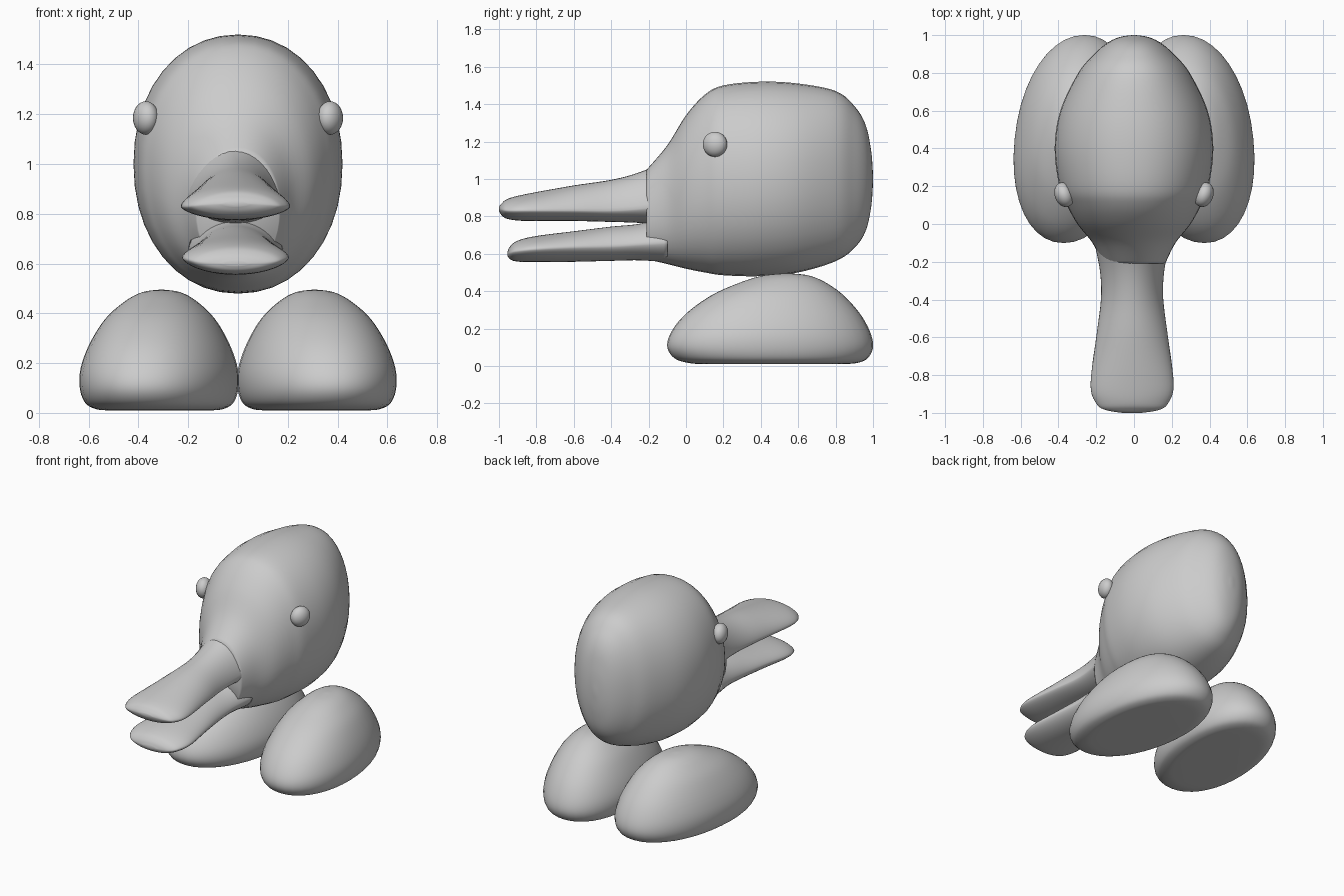
import bpy, bmesh, math
from mathutils import Vector

if "Cube" in bpy.data.objects:
    bpy.data.objects.remove(bpy.data.objects["Cube"], do_unlink=True)

grey = bpy.data.materials.new("plain grey")
grey.use_nodes = True
grey.diffuse_color = (0.6, 0.6, 0.6, 1)
grey.node_tree.nodes["Principled BSDF"].inputs["Base Color"].default_value = (0.6, 0.6, 0.6, 1)


def spline(stations, steps=5):
    """Smoothly interpolate between stations (Catmull-Rom)."""
    p = [Vector(s) for s in stations]
    p = [p[0]] + p + [p[-1]]
    out = []
    for a, b, c, d in zip(p, p[1:], p[2:], p[3:]):
        for i in range(steps):
            t = i / steps
            out.append(0.5 * (2 * b + (c - a) * t + (2 * a - 5 * b + 4 * c - d) * t**2
                              + (3 * b - a - 3 * c + d) * t**3))
    return out + [p[-1]]


def power(v, e):
    return math.copysign(abs(v) ** e, v)


def loft(name, stations, place, ring=40):
    """Skin closed rings; place(station, cos, sin) gives each point."""
    bm = bmesh.new()
    rings = []
    for s in spline(stations):
        angles = [math.tau * k / ring for k in range(ring)]
        rings.append([bm.verts.new(place(s, math.cos(a), math.sin(a))) for a in angles])
    for r, q in zip(rings, rings[1:]):
        for k in range(ring):
            n = (k + 1) % ring
            bm.faces.new((r[k], r[n], q[n], q[k]))
    bm.faces.new(rings[0])
    bm.faces.new(rings[-1])
    bmesh.ops.recalc_face_normals(bm, faces=bm.faces)
    mesh = bpy.data.meshes.new(name)
    bm.to_mesh(mesh)
    bm.free()
    mesh.materials.append(grey)
    mesh.shade_smooth()
    obj = bpy.data.objects.new(name, mesh)
    bpy.context.collection.objects.link(obj)
    return obj


# Head: y, half width, bottom z, top z
def head_point(s, c, n):
    y, w, lo, hi = s
    return (w * power(c, 0.95), y, (lo + hi) / 2 + (hi - lo) / 2 * power(n, 0.95))


loft("head", [
    (-0.21, 0.165, 0.57, 1.05), (-0.1, 0.22, 0.545, 1.18), (0, 0.3, 0.52, 1.34),
    (0.1, 0.355, 0.5, 1.45), (0.2, 0.395, 0.485, 1.5), (0.4, 0.42, 0.48, 1.52),
    (0.6, 0.39, 0.5, 1.51), (0.8, 0.295, 0.56, 1.47), (0.9, 0.21, 0.63, 1.39),
    (0.96, 0.14, 0.72, 1.29), (0.99, 0.075, 0.85, 1.15), (1.0, 0.01, 0.98, 1.02)], head_point)


# Bill: y, half width, bottom z, side edge z, top z
def bill_point(s, c, n):
    y, w, lo, mid, hi = s
    return (w * c - 0.01, y, mid + power(n, 1.25) * ((hi - mid) if n > 0 else (mid - lo)))


loft("upper_bill", [
    (-1.0, 0.05, 0.83, 0.84, 0.85), (-0.985, 0.14, 0.805, 0.835, 0.87),
    (-0.95, 0.19, 0.785, 0.83, 0.895), (-0.85, 0.22, 0.775, 0.83, 0.92),
    (-0.6, 0.19, 0.775, 0.83, 0.965), (-0.4, 0.165, 0.77, 0.83, 0.995),
    (-0.25, 0.17, 0.765, 0.84, 1.035), (-0.1, 0.2, 0.75, 0.86, 1.1)], bill_point)
loft("lower_bill", [
    (-0.955, 0.05, 0.59, 0.6, 0.61), (-0.94, 0.14, 0.57, 0.605, 0.64),
    (-0.9, 0.19, 0.558, 0.615, 0.67), (-0.8, 0.215, 0.555, 0.625, 0.695),
    (-0.6, 0.19, 0.557, 0.635, 0.72), (-0.4, 0.165, 0.562, 0.64, 0.745),
    (-0.25, 0.165, 0.565, 0.65, 0.76), (-0.1, 0.19, 0.555, 0.66, 0.8)], bill_point)

# Feet: z, half width, front y, back y; the toes splay outwards
foot_stations = [
    (0.01, 0.2, 0.1, 0.82), (0.015, 0.25, 0.02, 0.91), (0.04, 0.292, -0.06, 0.97),
    (0.1, 0.313, -0.1, 1.0), (0.18, 0.31, -0.08, 0.985), (0.28, 0.275, 0.0, 0.93),
    (0.38, 0.215, 0.14, 0.84), (0.45, 0.14, 0.3, 0.74), (0.485, 0.075, 0.42, 0.65),
    (0.495, 0.01, 0.53, 0.55)]
# Eyes follow the same left and right mirroring
for side, sign in (("left", 1), ("right", -1)):
    def foot_point(s, c, n):
        z, w, front, back = s
        y = (front + back) / 2 + (back - front) / 2 * power(n, 0.95)
        return (sign * (0.317 + w * power(c, 0.95) - 0.1 * (y - 0.45)), y, z)

    loft(side + "_foot", foot_stations, foot_point)
    bpy.ops.mesh.primitive_uv_sphere_add(segments=24, ring_count=16,
                                         location=(sign * 0.37, 0.155, 1.185),
                                         rotation=(0, 0, sign * -0.35))
    eye = bpy.context.object
    eye.name = side + "_eye"
    eye.scale = (0.05, 0.067, 0.067)
    eye.data.materials.append(grey)
    eye.data.shade_smooth()
